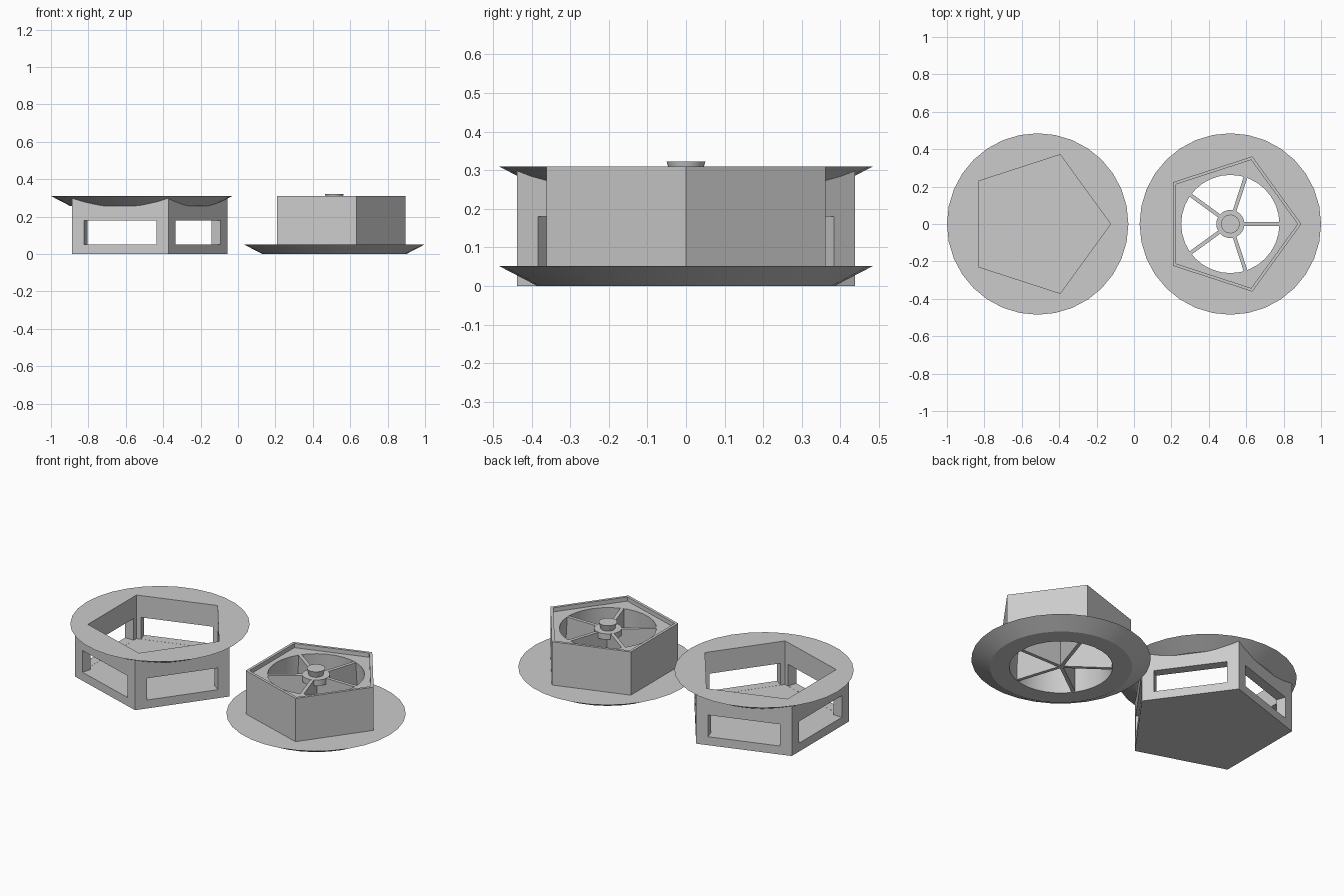
import bpy
import bmesh
import math
from mathutils import Matrix

if "Cube" in bpy.data.objects:
    bpy.data.objects.remove(bpy.data.objects["Cube"], do_unlink=True)

grey = bpy.data.materials.new("plain grey")
grey.use_nodes = True
grey.diffuse_color = (0.6, 0.6, 0.6, 1)
grey.node_tree.nodes["Principled BSDF"].inputs["Base Color"].default_value = (0.6, 0.6, 0.6, 1)

CENTRE = 0.515      # distance of each part from the middle
TOP = 0.31
FLANGE = 0.052      # flange height
SIDES = 5
STEP = math.tau / SIDES


def make_object(name, bm):
    mesh = bpy.data.meshes.new(name)
    bm.to_mesh(mesh)
    bm.free()
    mesh.materials.append(grey)
    ob = bpy.data.objects.new(name, mesh)
    bpy.context.collection.objects.link(ob)
    return ob


def frustum(name, x, sides, r_low, r_high, z_low, z_high):
    """Prism or cone slice with one corner pointing to +x."""
    bm = bmesh.new()
    rings = []
    for r, z in ((r_low, z_low), (r_high, z_high)):
        rings.append([bm.verts.new((x + r * math.cos(i * math.tau / sides),
                                    r * math.sin(i * math.tau / sides), z))
                      for i in range(sides)])
    low, high = rings
    bm.faces.new(low[::-1])
    bm.faces.new(high)
    for i in range(sides):
        j = (i + 1) % sides
        bm.faces.new((low[i], low[j], high[j], high[i]))
    return make_object(name, bm)


def radial_box(name, x, angle, r_in, r_out, width, z_low, z_high):
    """Box running outwards from the part's axis at an angle."""
    bm = bmesh.new()
    size = Matrix.Diagonal((r_out - r_in, width, z_high - z_low, 1))
    place = Matrix.Translation(((r_in + r_out) / 2, 0, (z_low + z_high) / 2))
    turn = Matrix.Translation((x, 0, 0)) @ Matrix.Rotation(angle, 4, "Z")
    bmesh.ops.create_cube(bm, size=1, matrix=turn @ place @ size)
    return make_object(name, bm)


def combine(ob, other, operation):
    mod = ob.modifiers.new("combine", "BOOLEAN")
    mod.object = other
    mod.operation = operation
    mod.solver = "EXACT"
    bpy.context.view_layer.update()
    graph = bpy.context.evaluated_depsgraph_get()
    mesh = bpy.data.meshes.new_from_object(ob.evaluated_get(graph))
    ob.modifiers.clear()
    ob.data = mesh
    bpy.data.objects.remove(other, do_unlink=True)


def smooth(ob):
    bpy.ops.object.select_all(action="DESELECT")
    ob.select_set(True)
    bpy.context.view_layer.objects.active = ob
    bpy.ops.object.shade_smooth_by_angle(angle=math.radians(25))


# Open pentagonal cup with a flared rim and a window in every wall
cup = frustum("windowed_cup", -CENTRE, SIDES, 0.46, 0.46, 0, TOP)
combine(cup, frustum("rim", -CENTRE, 32, 0.385, 0.485, TOP - FLANGE, TOP), "UNION")
combine(cup, frustum("well", -CENTRE, SIDES, 0.39, 0.39, 0.05, TOP + 0.1), "DIFFERENCE")
for i in range(SIDES):
    window = radial_box("window", -CENTRE, (i + 0.5) * STEP, 0.25, 0.45, 0.406, 0.0505, 0.18)
    combine(cup, window, "DIFFERENCE")
smooth(cup)

# Pentagonal plug on a flared base, recessed on top, with a round shaft
plug = frustum("shaft_plug", CENTRE, 32, 0.385, 0.485, 0, FLANGE)
combine(plug, frustum("block", CENTRE, SIDES, 0.38, 0.38, 0.03, TOP), "UNION")
combine(plug, frustum("recess", CENTRE, SIDES, 0.36, 0.36, TOP - 0.025, TOP + 0.1), "DIFFERENCE")
combine(plug, frustum("shaft", CENTRE, 32, 0.28, 0.258, -0.002, TOP + 0.05), "DIFFERENCE")
smooth(plug)

# Upright fins dividing the shaft
for i in range(SIDES):
    radial_box(f"fin_{i + 1}", CENTRE, i * STEP, 0, 0.275, 0.02, 0.001, TOP - 0.026)

# Hub where the fins meet, with a flared knob
smooth(frustum("hub", CENTRE, 32, 0.075, 0.075, TOP - 0.06, TOP - 0.025))
smooth(frustum("knob", CENTRE, 32, 0.038, 0.05, TOP - 0.03, 0.322))
